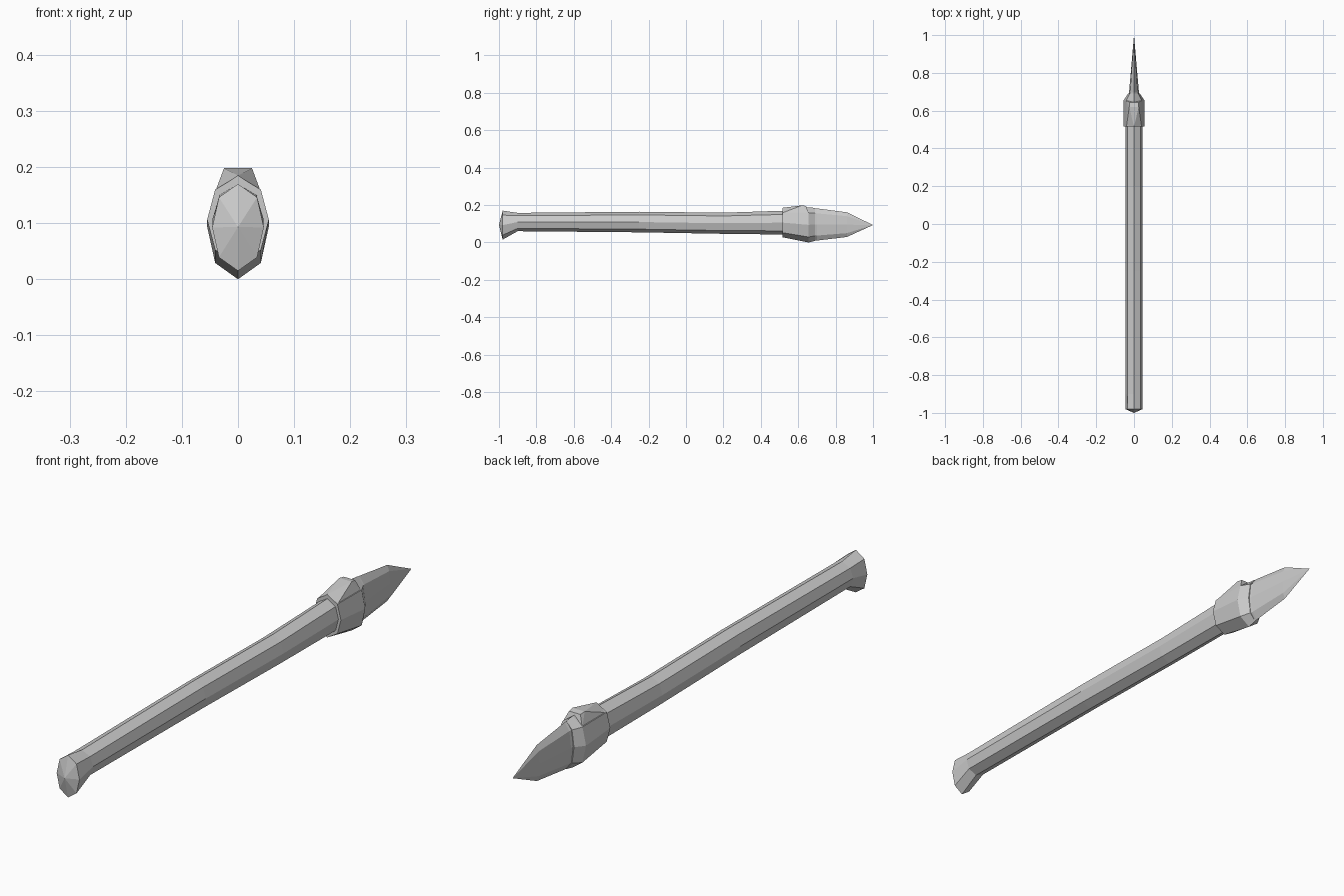
import bpy, bmesh

if "Cube" in bpy.data.objects:
    bpy.data.objects.remove(bpy.data.objects["Cube"])


def ring(y, hx, top, bot):
    # Eight-sided section with a corner at the top and at each side
    c, h = (top + bot) / 2, (top - bot) / 2
    shape = [(0, 1), (.74, .69), (1, 0), (.74, -.69),
             (0, -1), (-.74, -.69), (-1, 0), (-.74, .69)]
    return [(u * hx, y, c + v * h) for u, v in shape]


def finish(bm, name):
    bmesh.ops.recalc_face_normals(bm, faces=bm.faces)
    me = bpy.data.meshes.new(name)
    bm.to_mesh(me)
    bm.free()
    ob = bpy.data.objects.new(name, me)
    bpy.context.collection.objects.link(ob)
    return ob


def loft(name, sections, start=None, end=None):
    bm = bmesh.new()
    rows = [[bm.verts.new(p) for p in ring(*s)] for s in sections]
    for a, b in zip(rows, rows[1:]):
        for i in range(8):
            j = (i + 1) % 8
            bm.faces.new((a[i], a[j], b[j], b[i]))
    for row, tip in ((rows[0], start), (rows[-1], end)):
        if tip:
            v = bm.verts.new(tip)
            for i in range(8):
                bm.faces.new((row[i], row[(i + 1) % 8], v))
        else:
            bm.faces.new(row)
    return finish(bm, name)


# Shaft with flared pommel
loft("shaft", [
    (-.98, .046, .172, .017),
    (-.90, .045, .160, .062),
    (-.25, .045, .166, .056),
    (.20, .045, .161, .048),
    (.54, .045, .172, .044),
], start=(0, -1, .095))

# Collar gripping the blade
loft("collar", [
    (.515, .055, .186, .030),
    (.655, .055, .190, .002),
    (.690, .031, .186, .010),
])

# Two-cornered lug on top of the collar
bm = bmesh.new()
bm.verts.new((0, .515, .187))
for s in (-1, 1):
    for x, y, z in [(.04, .515, .16), (.025, .62, .2),
                    (.023, .642, .197), (.04, .655, .158)]:
        bm.verts.new((s * x, y, z))
bmesh.ops.convex_hull(bm, input=bm.verts)
finish(bm, "collar_lug")

# Tapered blade
loft("blade", [
    (.66, .034, .186, .008),
    (.70, .026, .184, .012),
    (.86, .012, .163, .031),
], end=(0, 1, .095))

# Rest the lowest point on the ground
obs = bpy.context.collection.objects
low = min(v.co.z for o in obs for v in o.data.vertices)
for o in obs:
    o.location.z -= low
